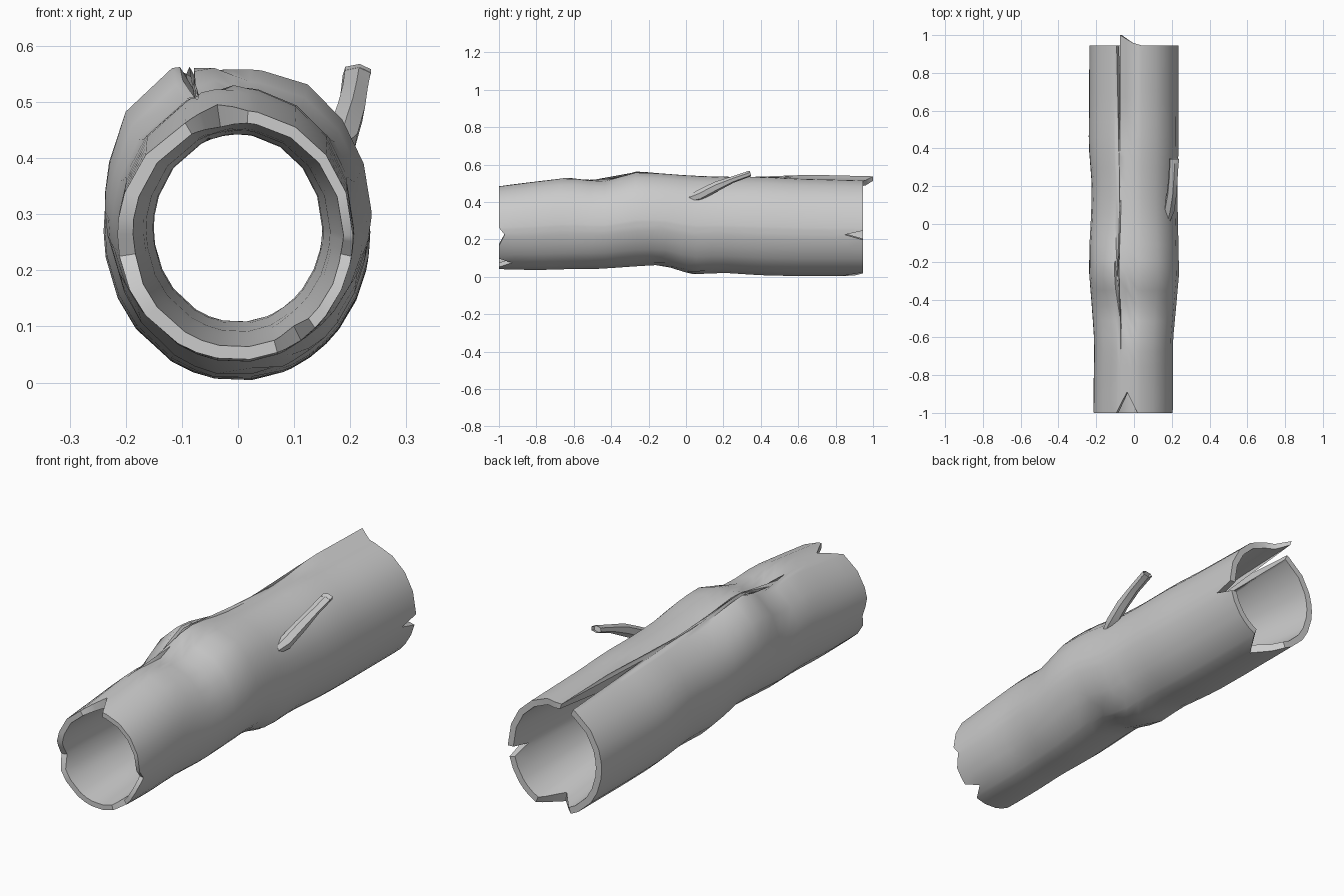
import bpy, bmesh
from math import sin, cos, radians, exp
from mathutils import Vector

if "Cube" in bpy.data.objects:
    bpy.data.objects.remove(bpy.data.objects["Cube"])

# Outer silhouette: y, bottom z, top z, left x, right x
STATIONS = [(-1, .04, .485, -.215, .205), (-.8, .035, .51, -.213, .207),
            (-.63, .04, .53, -.21, .205), (-.45, .042, .508, -.222, .222),
            (-.27, .055, .555, -.236, .238), (-.13, .063, .55, -.235, .236),
            (.03, .012, .54, -.226, .232), (.2, .02, .535, -.222, .23),
            (.42, .006, .535, -.24, .236), (.6, .003, .525, -.238, .235),
            (1, .003, .515, -.236, .235)]
# Inner hollow: y, centre z, x radius, z radius
HOLLOW = [(-1, .263, .188, .2), (-.7, .27, .165, .18), (-.3, .275, .15, .167),
          (.3, .275, .15, .167), (.6, .27, .175, .195), (.93, .26, .207, .228),
          (1, .26, .208, .23)]
# Broken ends: angle in degrees -> y of the edge
FRONT = [(0, -1), (85, -1), (100, -.89), (116, -1), (172, -1), (190, -.97), (206, -1),
         (290, -1), (303, -.93), (312, -1), (334, -1), (350, -.97), (360, -1)]
BACK = [(0, .945), (80, .945), (92, .96), (108, 1), (109.5, .42), (113, .945),
        (250, .945), (276, .83), (294, .945), (346, .945), (352, .85), (357, .945), (360, .945)]


def lerp_table(table, key):
    """Piecewise linear lookup of a row in a table sorted by its first column."""
    for a, b in zip(table, table[1:]):
        if key <= b[0]:
            f = max(0, (key - a[0]) / (b[0] - a[0]))
            return [p + (q - p) * f for p, q in zip(a[1:], b[1:])]
    return list(table[-1][1:])


def lift(deg, y):
    """Curled edge on the right side of the long crack."""
    if 80 <= deg <= 109 and y > .42:
        return .035 * max(0, 1 - (108 - deg) / 14) * min(1, (y - .42) / .2)
    return 0


def outer(deg, y):
    zb, zt, xl, xr = lerp_table(STATIONS, y)
    c, s = cos(radians(deg)), sin(radians(deg))
    # knots and swellings
    k = 1 + .16 * exp(-((deg - 124) / 20) ** 2 - ((y + .25) / .17) ** 2)
    k += .05 * exp(-((deg - 60) / 22) ** 2 - ((y + .2) / .22) ** 2)
    k += .05 * exp(-((deg - 150) / 22) ** 2 - ((y + .05) / .3) ** 2)
    x = (xr if c > 0 else -xl) * c * k
    return Vector((x, y, (zb + zt) / 2 + (zt - zb) / 2 * s * k + lift(deg, y)))


def inner(deg, y):
    zc, rx, rz = lerp_table(HOLLOW, y)
    c, s = cos(radians(deg)), sin(radians(deg))
    return Vector((rx * c, y, zc + rz * s + lift(deg, y)))


def finish(bm, name, angle):
    bmesh.ops.recalc_face_normals(bm, faces=bm.faces)
    me = bpy.data.meshes.new(name)
    bm.to_mesh(me)
    bm.free()
    ob = bpy.data.objects.new(name, me)
    bpy.context.collection.objects.link(ob)
    bpy.ops.object.select_all(action='DESELECT')
    ob.select_set(True)
    bpy.context.view_layer.objects.active = ob
    bpy.ops.object.shade_smooth_by_angle(angle=radians(angle))


# Hollow log: outer and inner skins joined along ragged rims
angles = sorted({a for a, _ in FRONT + BACK if a < 360})
for i in range(18):
    a = i * 20
    if all(abs(a - b) > 6 for b in angles):
        angles.append(a)
angles.sort()
ROWS = 24
bm = bmesh.new()
skins = []
for shape in (outer, inner):
    cols = []
    for a in angles:
        y0, y1 = lerp_table(FRONT, a)[0], lerp_table(BACK, a)[0]
        cols.append([bm.verts.new(shape(a, y0 + (y1 - y0) * r / ROWS)) for r in range(ROWS + 1)])
    skins.append(cols)
n = len(angles)
for i in range(n):
    j = (i + 1) % n
    for cols in skins:
        for r in range(ROWS):
            bm.faces.new((cols[i][r], cols[j][r], cols[j][r + 1], cols[i][r + 1]))
    o, h = skins
    for r in (0, ROWS):
        bm.faces.new((o[i][r], o[j][r], h[j][r], h[i][r]))
finish(bm, "hollow_log", 40)

# Broken branch stub: centre, x radius, z radius
PATH = [((.165, -.02, .405), .012, .012), ((.185, .07, .435), .03, .028),
        ((.2, .16, .482), .028, .026), ((.207, .25, .52), .026, .017),
        ((.212, .345, .553), .027, .015)]
bm = bmesh.new()
rings = []
for c, rx, rz in PATH:
    rings.append([bm.verts.new(Vector(c) + Vector((rx * cos(radians(60 * i + 20)), -.3 * rz * sin(radians(60 * i + 20)),
                                                   rz * sin(radians(60 * i + 20))))) for i in range(6)])
for a, b in zip(rings, rings[1:]):
    for i in range(6):
        bm.faces.new((a[i], a[i - 1], b[i - 1], b[i]))
bm.faces.new(rings[0])
tip = bm.faces.new(rings[-1])
bmesh.ops.inset_individual(bm, faces=[tip], thickness=.006)
for v in tip.verts:
    v.co.y -= .02
    v.co.z -= .006
finish(bm, "branch_stub", 40)
